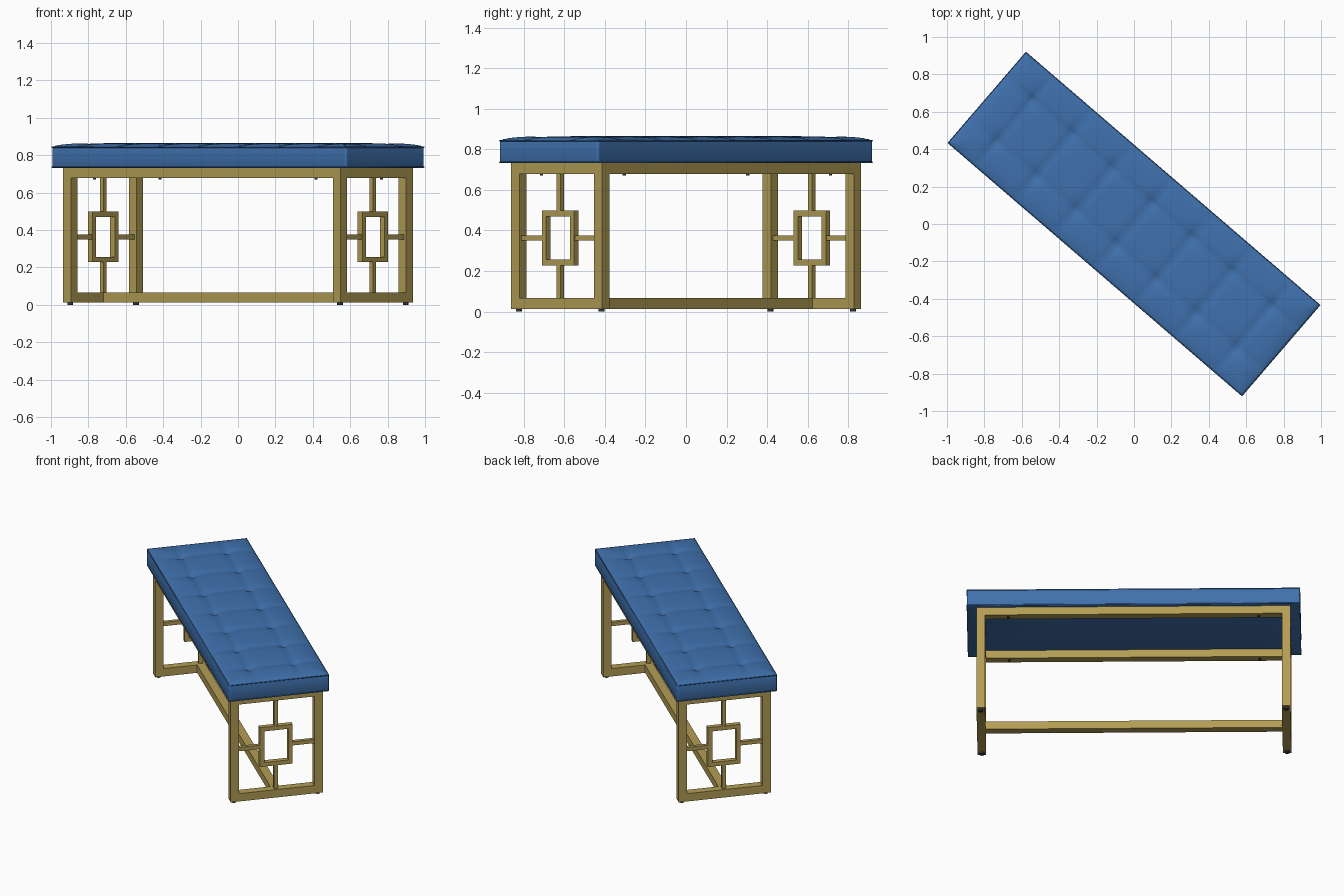
import bpy, bmesh, math
from mathutils import Matrix, Vector

if "Cube" in bpy.data.objects:
    bpy.data.objects.remove(bpy.data.objects["Cube"])

TURN = Matrix.Rotation(math.radians(-40.7), 4, 'Z')   # bench stands diagonally


def material(name, rgb):
    m = bpy.data.materials.new(name)
    m.diffuse_color = (*rgb, 1)
    m.use_nodes = True
    m.node_tree.nodes["Principled BSDF"].inputs["Base Color"].default_value = m.diffuse_color
    return m


BLUE = material("blue_velvet", (0.05, 0.165, 0.42))
GOLD = material("brass_gold", (0.45, 0.34, 0.09))
DARK = material("dark_rubber", (0.03, 0.035, 0.045))


def finish(name, bm, mat, smooth=None):
    bmesh.ops.recalc_face_normals(bm, faces=bm.faces[:])
    bm.transform(TURN)
    me = bpy.data.meshes.new(name)
    bm.to_mesh(me)
    bm.free()
    me.materials.append(mat)
    ob = bpy.data.objects.new(name, me)
    bpy.context.collection.objects.link(ob)
    if smooth:
        bpy.ops.object.select_all(action='DESELECT')
        ob.select_set(True)
        bpy.context.view_layer.objects.active = ob
        bpy.ops.object.shade_smooth_by_angle(angle=math.radians(smooth))
    return ob


def add_box(bm, x0, x1, y0, y1, z0, z1):
    m = Matrix.Translation(((x0 + x1) / 2, (y0 + y1) / 2, (z0 + z1) / 2))
    bmesh.ops.create_cube(bm, size=1, matrix=m @ Matrix.Diagonal((x1 - x0, y1 - y0, z1 - z0, 1)))


def add_disc(bm, x, y, z0, z1, r):
    bmesh.ops.create_cone(bm, cap_ends=True, segments=16, radius1=r, radius2=r, depth=z1 - z0,
                          matrix=Matrix.Translation((x, y, (z0 + z1) / 2)))


# ---- metal frame ----
A, B, T = 0.978, 0.296, 0.054          # half length, half width, tube size
Z0, Z1 = 0.012, 0.732
MID = A - T / 2
for s, side in ((-1, "left"), (1, "right")):
    # end frame: two legs with a top and bottom bar
    bm = bmesh.new()
    x0, x1 = sorted((s * A, s * (A - T)))
    for t in (-1, 1):
        y0, y1 = sorted((t * B, t * (B - T)))
        add_box(bm, x0, x1, y0, y1, Z0, Z1)
    for z in (Z0, Z1 - T):
        add_box(bm, x0, x1, -B + T, B - T, z, z + T)
    finish(side + "_end_frame", bm, GOLD)

    # decorative rectangle held by four short bars
    bm = bmesh.new()
    zc, w, h, b, d = 0.363, 0.105, 0.135, 0.028, 0.0165
    c = s * MID
    for t in (-1, 1):
        y0, y1 = sorted((t * w, t * (w - b)))
        add_box(bm, c - d, c + d, y0, y1, zc - h, zc + h)
        z0, z1 = sorted((zc + t * h, zc + t * (h - b)))
        add_box(bm, c - d, c + d, -w + b, w - b, z0, z1)
        y0, y1 = sorted((t * w, t * (B - T)))
        add_box(bm, c - .012, c + .012, y0, y1, zc - .013, zc + .013)
    add_box(bm, c - .012, c + .012, -.013, .013, Z0 + T, zc - h)
    add_box(bm, c - .012, c + .012, -.013, .013, zc + h, Z1 - T)
    finish(side + "_end_fretwork", bm, GOLD)

# long top rails and central floor stretcher
for t, side in ((-1, "front"), (1, "back")):
    bm = bmesh.new()
    y0, y1 = sorted((t * B, t * (B - T)))
    add_box(bm, -A + T, A - T, y0, y1, Z1 - T, Z1)
    finish(side + "_top_rail", bm, GOLD)
bm = bmesh.new()
add_box(bm, -A + T, A - T, -T / 2, T / 2, Z0, Z0 + T)
finish("floor_stretcher", bm, GOLD)

# feet and seat screws
feet, screws = bmesh.new(), bmesh.new()
for s in (-1, 1):
    for t in (-1, 1):
        add_disc(feet, s * MID, t * (B - T / 2), 0, Z0, 0.015)
        add_disc(screws, s * 0.78, t * (B - T / 2), Z1 - T - .008, Z1 - T, 0.008)
finish("feet", feet, DARK, 40)
finish("seat_screws", screws, DARK, 40)

# ---- tufted cushion ----
L, W, TOP, BOT = 1.038, 0.321, 0.846, 0.732
tu = [-0.846 + 0.282 * i for i in range(7)]            # button columns
tv = [-0.15, 0.15]                                     # button rows


def samples(marks, half, n=12):
    stops = [-half] + marks + [half]
    out = [p + (q - p) * i / n for p, q in zip(stops, stops[1:]) for i in range(n)]
    return out + [half]


def top_height(u, v):
    du = min(abs(u - a) for a in tu)
    dv = min(abs(v - b) for b in tv)
    edge = min(L - abs(u), W - abs(v))
    rise = 1 - math.exp(-edge / 0.05)
    seam = 0.008 * max(math.exp(-du / 0.022), math.exp(-dv / 0.022))
    button = 0.02 * math.exp(-math.hypot(du, dv) / 0.03)
    return TOP + rise * (0.020 - seam - button)


bm = bmesh.new()
us, vs = samples(tu, L), samples(tv, W)
grid = [[bm.verts.new((u, v, top_height(u, v))) for v in vs] for u in us]
for i in range(len(us) - 1):
    for j in range(len(vs) - 1):
        bm.faces.new((grid[i][j], grid[i + 1][j], grid[i + 1][j + 1], grid[i][j + 1]))
# side walls and underside
rim = [e for e in bm.edges if e.is_boundary]
new = bmesh.ops.extrude_edge_only(bm, edges=rim)["geom"]
for g in new:
    if isinstance(g, bmesh.types.BMVert):
        g.co.z = BOT
bmesh.ops.contextual_create(bm, geom=[e for e in bm.edges if e.is_boundary])
bmesh.ops.recalc_face_normals(bm, faces=bm.faces[:])
sharp = [e for e in bm.edges if len(e.link_faces) == 2 and e.calc_face_angle() > 0.9]
bmesh.ops.bevel(bm, geom=sharp, offset=0.008, segments=2, profile=0.5, affect='EDGES')
finish("cushion", bm, BLUE, 50)

# piping cords round the top and bottom cushion edges
for name, z in (("top_piping", TOP - 0.003), ("bottom_piping", BOT + 0.004)):
    cu = bpy.data.curves.new(name, 'CURVE')
    cu.dimensions = '3D'
    cu.bevel_depth = 0.004
    cu.bevel_resolution = 1
    sp = cu.splines.new('POLY')
    corners = [(-L, -W), (L, -W), (L, W), (-L, W)]
    sp.points.add(3)
    for p, (x, y) in zip(sp.points, corners):
        k = 0.002
        p.co = (*(TURN @ Vector((x - math.copysign(k, x), y - math.copysign(k, y), z))), 1)
    sp.use_cyclic_u = True
    cu.materials.append(BLUE)
    bpy.context.collection.objects.link(bpy.data.objects.new(name, cu))
